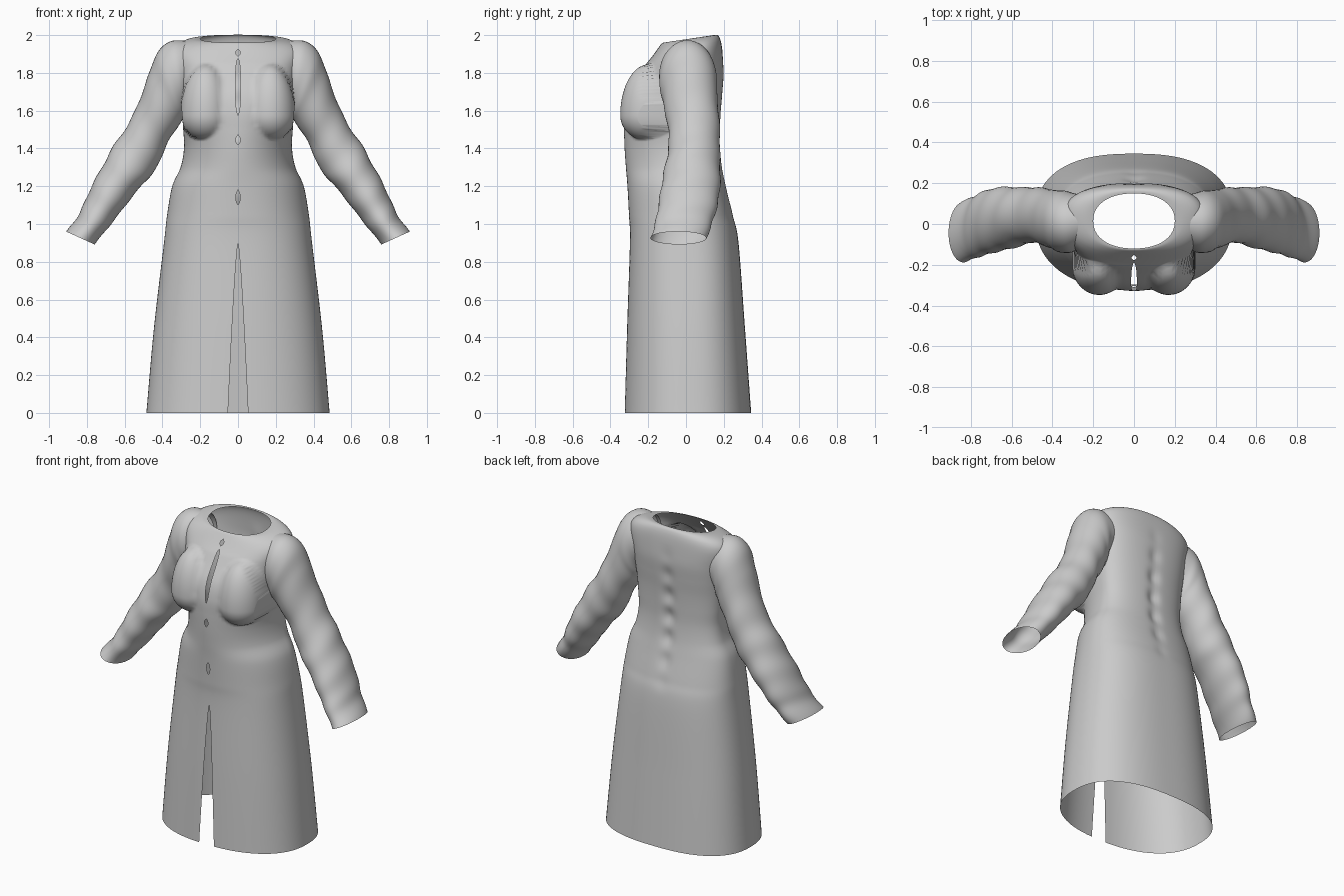
import bpy, bmesh, math

if "Cube" in bpy.data.objects:
    bpy.data.objects.remove(bpy.data.objects["Cube"])

cloth = bpy.data.materials.new("grey cloth")
cloth.diffuse_color = (0.6, 0.6, 0.6, 1)
cloth.use_nodes = True
cloth.node_tree.nodes["Principled BSDF"].inputs["Base Color"].default_value = cloth.diffuse_color


def spline(keys, i, t):
    """Catmull-Rom blend between rows i and i+1 of a key table."""
    p = [keys[min(max(i + k, 0), len(keys) - 1)] for k in (-1, 0, 1, 2)]
    return [0.5 * (2 * b + (c - a) * t + (2 * a - 5 * b + 4 * c - d) * t * t
                   + (3 * b - a - 3 * c + d) * t ** 3) for a, b, c, d in zip(*p)]


def loft(name, rings, closed):
    """Skin a stack of rings with quads."""
    bm = bmesh.new()
    rows = [[bm.verts.new(p) for p in r] for r in rings]
    n = len(rows[0])
    for lo, hi in zip(rows, rows[1:]):
        for j in range(n if closed else n - 1):
            k = (j + 1) % n
            bm.faces.new((lo[j], lo[k], hi[k], hi[j]))
    bmesh.ops.remove_doubles(bm, verts=bm.verts, dist=0.0005)
    mesh = bpy.data.meshes.new(name)
    bm.to_mesh(mesh)
    bm.free()
    obj = bpy.data.objects.new(name, mesh)
    bpy.context.collection.objects.link(obj)
    mesh.materials.append(cloth)
    mesh.shade_smooth()
    return obj


# Coat body: z, half width, front y, back y, widest y, front and back squareness
BODY = [
    (0.00, .485, -.325, .345, .02, 2.3, 2.5),
    (0.45, .445, -.312, .312, .02, 2.3, 2.5),
    (0.90, .392, -.297, .278, .02, 2.3, 2.5),
    (1.05, .375, -.302, .248, .03, 2.2, 2.4),
    (1.20, .348, -.310, .212, .03, 2.1, 2.4),
    (1.30, .304, -.318, .192, .04, 2.0, 2.4),
    (1.40, .286, -.325, .182, .04, 2.0, 2.4),
    (1.50, .290, -.328, .182, .04, 2.1, 2.4),
    (1.60, .298, -.325, .186, .04, 2.4, 2.4),
    (1.70, .308, -.300, .194, .04, 2.5, 2.5),
    (1.80, .325, -.240, .200, .03, 2.5, 2.6),
    (1.90, .345, -.178, .193, .03, 2.5, 2.6),
    (1.95, .315, -.147, .183, .03, 2.4, 2.5),
    (1.975, .250, -.130, .168, .02, 2.2, 2.3),
    (1.978, .200, -.120, .150, .015, 2.2, 2.2)]

# Openings between the buttons: centre z, half height, half width
GAPS = [(1.73, .15, .014), (1.92, .018, .012), (1.445, .022, .012), (1.14, .035, .011)]


def gap(z):
    if z < 0.9:
        return 0.053 * (1 - z / 0.9) ** 0.75
    for c, h, w in GAPS:
        d = 1 - ((z - c) / h) ** 2
        if d > 0:
            return w * math.sqrt(d)
    return 0.0


def bust(x, z):
    dx = (abs(x) - 0.17) / 0.135
    dz = (z - 1.575) / (0.135 if z < 1.575 else 0.27)
    d = 1 - dx * dx - dz * dz
    return -0.2 - 0.148 * math.sqrt(d) if d > 0 else 9


def body_ring(row):
    z, hw, yf, yb, yc, nf, nb = row
    g = gap(z)
    start = math.asin(min(g / hw, 1))
    pts = []
    for j in range(97):
        a = -math.pi / 2 + start + (2 * math.pi - 2 * start) * j / 96
        c, s = math.cos(a), math.sin(a)
        n = nf if s < 0 else nb
        r = (abs(c) ** n + abs(s) ** n) ** (-1 / n)
        x = hw * c * r
        y = yc + s * r * ((yc - yf) if s < 0 else (yb - yc))
        if s < 0:
            y = min(y, bust(x, z))
        elif 0.95 < z < 1.9:  # spine groove
            y -= (0.014 * math.exp(-(x / 0.035) ** 2) * math.sin(math.pi * (z - 0.95) / 0.95)
                  * (1 + 0.5 * math.sin(z * 45)))
        # neckline rises towards the back
        lift = 0.15 * y * min(max((z - 1.85) / 0.12, 0), 1)
        pts.append((x, y, z + lift))
    return pts


rings = []
for i in range(len(BODY) - 1):
    steps = max(3, math.ceil((BODY[i + 1][0] - BODY[i][0]) / 0.01))
    rings += [body_ring(spline(BODY, i, k / steps)) for k in range(steps)]
rings.append(body_ring(BODY[-1]))
loft("coat_body", rings, False)

# Sleeve rings: outer x, outer z, inner x, inner z, front y, back y
SLEEVE = [
    (.25, 1.965, .25, 1.66, -.11, .14),
    (.35, 1.970, .27, 1.62, -.14, .155),
    (.425, 1.91, .28, 1.58, -.14, .165),
    (.470, 1.80, .30, 1.54, -.125, .165),
    (.520, 1.66, .35, 1.47, -.105, .175),
    (.580, 1.53, .395, 1.38, -.09, .180),
    (.655, 1.42, .435, 1.29, -.10, .180),
    (.715, 1.31, .500, 1.215, -.12, .182),
    (.770, 1.21, .575, 1.125, -.135, .178),
    (.815, 1.11, .640, 1.04, -.15, .160),
    (.855, 1.03, .700, .965, -.165, .135),
    (.910, .960, .760, .892, -.187, .110)]


def sleeve_ring(row, t, side):
    xo, zo, xi, zi, yf, yb = row
    pts = []
    for j in range(40):
        a = 2 * math.pi * j / 40 * side
        # soft wrinkles that grow towards the cuff
        w = 1 + 0.02 * min(t / 5, 1) * math.sin(t * 4.2 + 2 * math.sin(a + 0.6))
        u, v = math.cos(a) * w, math.sin(a) * w
        pts.append((side * ((xo + xi) / 2 + u * (xo - xi) / 2),
                    (yf + yb) / 2 + v * (yb - yf) / 2,
                    (zo + zi) / 2 + u * (zo - zi) / 2))
    return pts[::-1]


for side, label in ((1, "left_sleeve"), (-1, "right_sleeve")):
    rings = [sleeve_ring(spline(SLEEVE, i, k / 6), i + k / 6, side)
             for i in range(len(SLEEVE) - 1) for k in range(6)]
    rings.append(sleeve_ring(SLEEVE[-1], len(SLEEVE) - 1, side))
    loft(label, rings, True)
